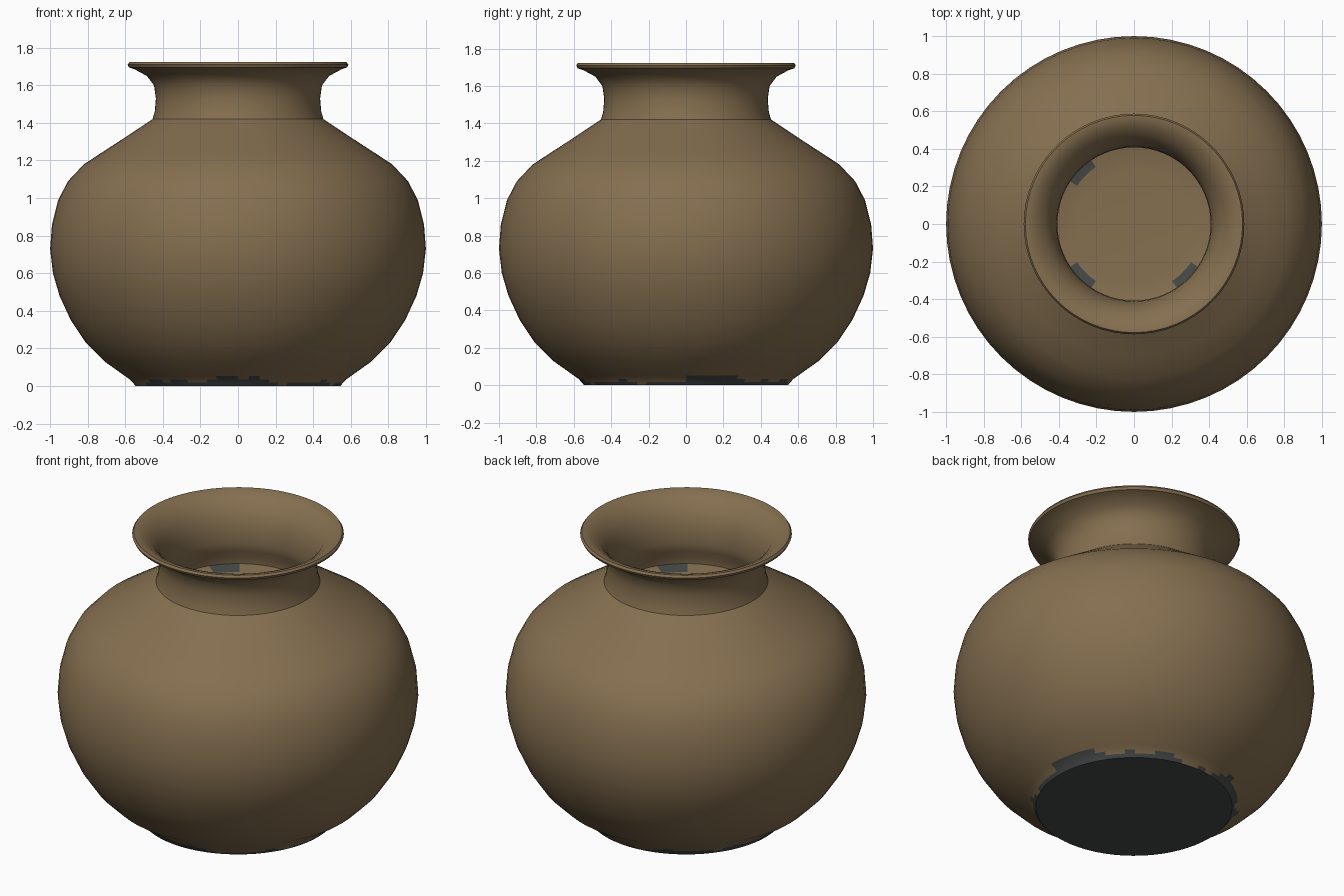
import bpy, math

if "Cube" in bpy.data.objects:
    bpy.data.objects.remove(bpy.data.objects["Cube"])

SEG = 64


def material(name, rgb):
    m = bpy.data.materials.new(name)
    m.diffuse_color = (*rgb, 1.0)
    m.use_nodes = True
    m.node_tree.nodes["Principled BSDF"].inputs["Base Color"].default_value = m.diffuse_color
    return m


clay = material("brown clay", (0.235, 0.16, 0.08))
soot = material("dark grey soot", (0.06, 0.068, 0.065))


def lathe(name, profile, is_soot, sharp=38):
    """Spin (radius, height) points round z; a zero radius makes a pole."""
    verts, faces, rings = [], [], []
    for r, z in profile:
        if r == 0:
            rings.append([len(verts)] * SEG)
            verts.append((0, 0, z))
        else:
            rings.append(list(range(len(verts), len(verts) + SEG)))
            for i in range(SEG):
                a = math.tau * i / SEG
                verts.append((r * math.cos(a), r * math.sin(a), z))
    for low, high in zip(rings, rings[1:]):
        for i in range(SEG):
            j = (i + 1) % SEG
            loop = [low[i], low[j], high[j], high[i]]
            faces.append(list(dict.fromkeys(loop)))
    mesh = bpy.data.meshes.new(name)
    mesh.from_pydata(verts, [], faces)
    mesh.materials.append(clay)
    mesh.materials.append(soot)
    for p in mesh.polygons:
        c = p.center
        p.material_index = int(is_soot(math.hypot(c.x, c.y), c.z, math.atan2(c.y, c.x)))
    ob = bpy.data.objects.new(name, mesh)
    bpy.context.collection.objects.link(ob)
    bpy.ops.object.select_all(action='DESELECT')
    ob.select_set(True)
    bpy.context.view_layer.objects.active = ob
    bpy.ops.object.shade_smooth_by_angle(angle=math.radians(sharp))
    return ob


# Sooty underside with a ragged upper edge
def base_soot(r, z, a):
    edge = 0.026 + 0.014 * math.sin(3 * a + 0.6) + 0.012 * math.sin(7 * a) + 0.008 * math.sin(17 * a)
    return z < 0.008 or (z < 0.1 and z < edge)


# Round body, neck, flared rim and inside of the neck
lathe("pot_body", [
    (0, 0), (0.545, 0), (0.56, 0.018), (0.575, 0.034), (0.60, 0.052),
    (0.71, 0.13), (0.81, 0.23), (0.89, 0.35), (0.95, 0.48), (0.985, 0.60),
    (1.0, 0.73), (0.99, 0.86), (0.957, 0.99), (0.905, 1.09), (0.82, 1.18),
    (0.71, 1.252), (0.59, 1.33), (0.455, 1.42),
    (0.443, 1.46), (0.437, 1.53), (0.447, 1.60), (0.485, 1.65), (0.55, 1.685),
    (0.58, 1.695), (0.587, 1.71), (0.578, 1.723),
    (0.555, 1.721), (0.52, 1.705), (0.475, 1.67), (0.435, 1.61), (0.412, 1.53),
    (0.408, 1.46), (0.412, 1.41), (0.44, 1.36), (0.44, 1.30)], base_soot)


# Floor inside the neck with soot spots at three diagonals
def floor_soot(r, z, a):
    return r > 0.36 and any(abs(a - math.radians(d)) < 0.17 for d in (135, -135, -45))


lathe("inner_floor", [(0.44, 1.32), (0.365, 1.305), (0.30, 1.30), (0, 1.30)], floor_soot)
